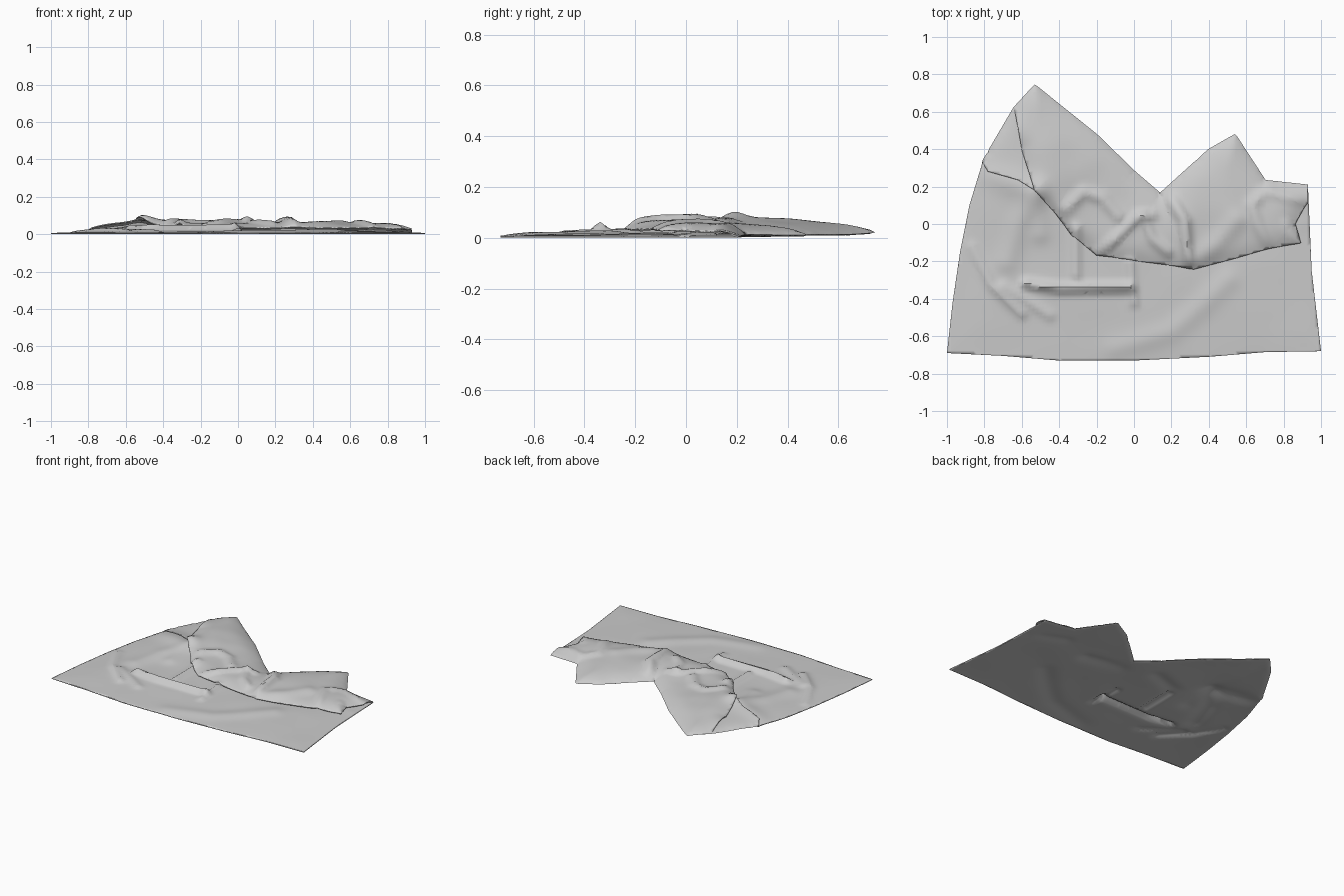
import bpy, bmesh, math
from mathutils import Vector, noise

if "Cube" in bpy.data.objects:
    bpy.data.objects.remove(bpy.data.objects["Cube"])

STEP = 0.02

# Outlines in plan: folded back edge, free edges of the sheet and of the flaps
FOLD = [(-.64, .62), (-.53, .74), (-.2, .475), (.0, .28), (.14, .16), (.25, .26), (.4, .395), (.54, .475),
        (.70, .23), (.93, .205)]
FRONT = [(.95, -.25), (1, -.68), (.7, -.685), (.4, -.71), (0, -.73), (-.4, -.73), (-.7, -.705), (-1, -.69),
         (-.97, -.42), (-.93, -.15), (-.88, .1), (-.81, .33)]
FLAP = [(.925, .11), (.91, .09), (.86, .0), (.89, -.10), (.72, -.13), (.55, -.18), (.32, -.24), (.2, -.22),
        (0, -.195), (-.12, -.175), (-.2, -.165), (-.33, -.06), (-.42, .06), (-.53, .18), (-.60, .4)]
CORNER_FOLD = [(-.81, .33), (-.64, .62)]
CORNER_FREE = [(-.5, .16), (-.62, .235), (-.78, .28)]

# Creases: points, height, width
LOW_RIDGES = [
    ([(-.58, -.32), (-.4, -.345), (-.02, -.34)], .033, .024),
    ([(-.31, -.02), (-.31, -.28)], .02, .022),
    ([(-.02, -.2), (0, -.42)], .016, .022),
    ([(-.87, -.12), (-.76, -.33), (-.6, -.48)], .017, .026),
    ([(-.7, -.33), (-.45, -.49)], .013, .026),
    ([(-.1, -.68), (.2, -.58), (.36, -.44), (.5, -.3)], .012, .06),
    ([(-.52, .17), (-.62, 0), (-.68, -.2)], .014, .06),
    ([(-.8, .27), (-.53, .18)], .016, .07),
]
HIDDEN_RIDGES = [
    ([(-.5, -.05), (-.5, .2), (-.58, .6)], .014, .05),
    ([(-.3, .04), (-.1, .12)], .016, .05),
    ([(.15, .05), (.4, 0)], .016, .05),
    ([(.65, .1), (.88, .0)], .014, .04),
]
TOP_RIDGES = [
    ([(-.53, .18), (-.42, .08), (-.33, -.05)], .018, .07),
    ([(-.36, .08), (-.27, .17), (-.17, .14), (-.08, .04)], .018, .03),
    ([(-.18, -.15), (-.1, -.08), (.02, .04), (.1, .05)], .022, .025),
    ([(.05, .04), (.1, -.08), (.18, -.15)], .02, .025),
    ([(.2, .13), (.27, .02), (.29, -.2)], .032, .03),
    ([(.34, -.2), (.45, -.1), (.55, .02)], .014, .05),
    ([(.72, .2), (.63, .1), (.66, 0), (.72, -.12)], .018, .03),
    ([(.74, .17), (.92, .12)], .02, .03),
    ([(.82, .0), (.87, -.09)], .018, .025),
]


def dist(p, line):
    best = 9.0
    for a, b in zip(line, line[1:]):
        a, b = Vector(a), Vector(b)
        d = b - a
        t = max(0, min(1, (p - a).dot(d) / d.length_squared))
        best = min(best, (a + d * t - p).length)
    return best


def creases(p, ridges):
    return sum(h * math.exp(-(dist(p, l) / w) ** 2) for l, h, w in ridges)


def blob(p, x, y, r):
    return math.exp(-((p.x - x) ** 2 + (p.y - y) ** 2) / r ** 2)


def base(p):
    rim = math.tanh(dist(p, [FOLD[-1]] + FRONT) / .12)
    z = .02 * blob(p, -.6, .2, .28) + .008 * blob(p, -.2, -.25, .35) + .006 * blob(p, .5, -.1, .4)
    z += .005 * (1 + noise.noise(Vector((p.x * 4, p.y * 4, 1.7))))
    tip = .012 * blob(p, -.58, .72, .14)
    return .007 + tip + z * rim + creases(p, LOW_RIDGES) * (.2 + .8 * rim)


def low(p):
    return base(p) + creases(p, HIDDEN_RIDGES) * math.tanh(dist(p, FOLD) / .2) * (
        math.tanh(dist(p, FLAP) / .1))


def corner(p):
    return base(p) + .014 * math.tanh(dist(p, CORNER_FOLD) / .05)


def top(p):
    f = math.tanh(dist(p, FOLD) / .09)
    e = math.tanh(dist(p, FLAP) / .07)
    wob = .006 * noise.noise(Vector((p.x * 6, p.y * 6, 4.2)))
    # the flap stays clear of the turned corner near the left edge
    rest = .012 + .012 * blob(p, -.55, .3, .22)
    return base(p) + f * (rest + .026 * e + wob * e + creases(p, TOP_RIDGES) * (.35 + .65 * e))


def layer(points, height, flip):
    """Cut a plan outline into a fine grid and lift it by a height function."""
    bm = bmesh.new()
    face = bm.faces.new([bm.verts.new((x, y, 0)) for x, y in points])
    face.normal_update()
    if (face.normal.z < 0) != flip:
        face.normal_flip()
    bmesh.ops.triangulate(bm, faces=bm.faces[:])
    for axis in ((1, 0, 0), (0, 1, 0)):
        for i in range(-49, 50):
            co = Vector(axis) * (i * STEP + .003)
            bmesh.ops.bisect_plane(bm, geom=bm.verts[:] + bm.edges[:] + bm.faces[:],
                                   dist=1e-5, plane_co=co, plane_no=axis)
    for v in bm.verts:
        v.co.z = height(v.co.xy)
    me = bpy.data.meshes.new("layer")
    bm.to_mesh(me)
    bm.free()
    return me


# Lower sheet, folded-over flap and small turned corner joined along their folds
parts = [layer(FOLD + FRONT, low, False),
         layer(FOLD + FLAP, top, True),
         layer(CORNER_FOLD + CORNER_FREE, corner, True)]
bm = bmesh.new()
for me in parts:
    bm.from_mesh(me)
    bpy.data.meshes.remove(me)
bmesh.ops.remove_doubles(bm, verts=bm.verts[:], dist=.0005)
mesh = bpy.data.meshes.new("crumpled_cloth")
bm.to_mesh(mesh)
bm.free()
cloth = bpy.data.objects.new("crumpled_cloth", mesh)
bpy.context.collection.objects.link(cloth)

# Thin fabric thickness and soft shading
sol = cloth.modifiers.new("thickness", 'SOLIDIFY')
sol.thickness = .006
sol.offset = -1
bpy.context.view_layer.objects.active = cloth
cloth.select_set(True)
bpy.ops.object.shade_smooth_by_angle(angle=math.radians(50))
